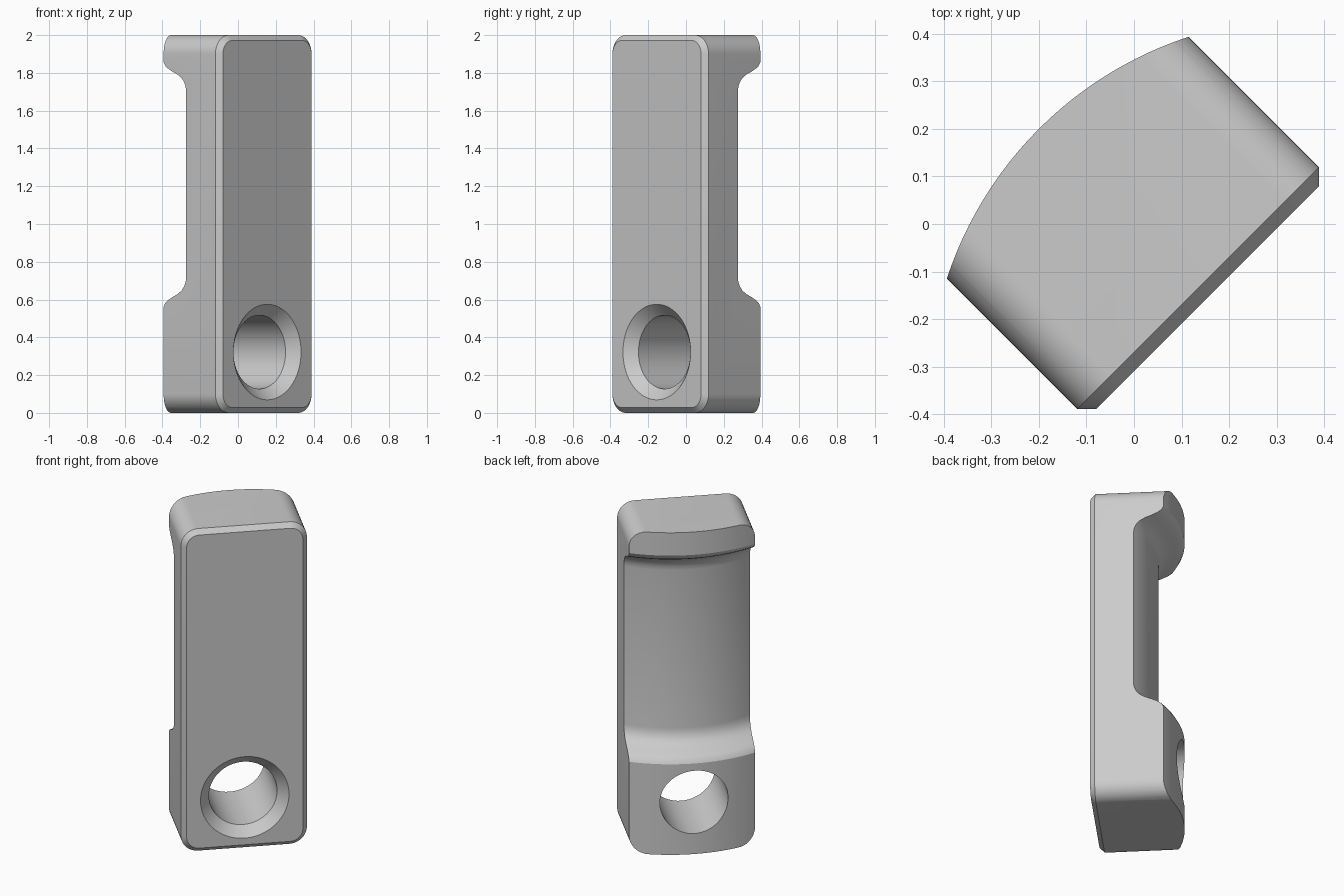
import bpy, bmesh, math
from mathutils import Matrix, Vector

cube = bpy.data.objects.get("Cube")
if cube:
    bpy.data.objects.remove(cube, do_unlink=True)

grey = bpy.data.materials.new("light_grey")
grey.use_nodes = True
COL = (0.6, 0.6, 0.6, 1)
grey.diffuse_color = COL
grey.node_tree.nodes["Principled BSDF"].inputs["Base Color"].default_value = COL

HALF_W, FRONT, BACK = 0.36, -0.219, 0.40
CHAMFER, CORNER = 0.028, 0.10
AXIS_Y, R_OUT, R_IN = -0.514, 0.797, 0.651
HOLE_Z, HOLE_R, SINK_R = 0.322, 0.195, 0.253


def loft(name, rings):
    """Closed solid through a list of equal-sized point rings."""
    bm = bmesh.new()
    rows = [[bm.verts.new(p) for p in ring] for ring in rings]
    n = len(rows[0])
    for a, b in zip(rows, rows[1:]):
        for i in range(n):
            j = (i + 1) % n
            bm.faces.new((a[i], a[j], b[j], b[i]))
    bm.faces.new(rows[0])
    bm.faces.new(rows[-1])
    bmesh.ops.recalc_face_normals(bm, faces=bm.faces)
    me = bpy.data.meshes.new(name)
    bm.to_mesh(me)
    bm.free()
    me.materials.append(grey)
    ob = bpy.data.objects.new(name, me)
    bpy.context.collection.objects.link(ob)
    return ob


def rounded_rect(y, inset):
    """Rounded rectangle in the xz plane at depth y."""
    r, pts = CORNER - inset, []
    for k, (sx, sz) in enumerate(((1, 1), (-1, 1), (-1, -1), (1, -1))):
        cx, cz = sx * (HALF_W - CORNER), 1 + sz * (1 - CORNER)
        for s in range(11):
            a = math.pi / 2 * (k + s / 10)
            pts.append((cx + r * math.cos(a), y, cz + r * math.sin(a)))
    return pts


def circle(centre, r, u, v, n):
    return [Vector(centre) + r * (math.cos(2 * math.pi * i / n) * Vector(u)
            + math.sin(2 * math.pi * i / n) * Vector(v)) for i in range(n)]


def cut(target, tool, op):
    mod = target.modifiers.new(tool.name, "BOOLEAN")
    mod.object, mod.operation, mod.solver = tool, op, "EXACT"
    bpy.context.view_layer.objects.active = target
    bpy.ops.object.modifier_apply(modifier=mod.name)
    bpy.data.objects.remove(tool, do_unlink=True)


# Block with rounded corners and a chamfered front
block = loft("latch_block", [rounded_rect(FRONT, CHAMFER),
                             rounded_rect(FRONT + CHAMFER, 0),
                             rounded_rect(BACK, 0)])

# Turned back: lip, waisted recess and lower pad, as (share of depth, height)
step = [(1, 0.562), (0.92, 0.583), (0.8, 0.597), (0.6, 0.613), (0.38, 0.628),
        (0.2, 0.647), (0.09, 0.668), (0.02, 0.695), (0, 0.72)]
profile = [(1, -0.1)] + step + [(f, 2.42 - z) for f, z in reversed(step)] + [(1, 2.1)]
turned = loft("turned_back", [
    circle((0, AXIS_Y, z), R_IN + f * (R_OUT - R_IN), (1, 0, 0), (0, 1, 0), 160)
    for f, z in profile])
cut(block, turned, "INTERSECT")

# Countersunk through hole
sink = SINK_R - HOLE_R
hole = loft("hole_cutter", [
    circle((0, y, HOLE_Z), r, (1, 0, 0), (0, 0, 1), 64)
    for y, r in ((FRONT - 0.02, SINK_R + 0.02), (FRONT + sink, HOLE_R), (0.5, HOLE_R))])
cut(block, hole, "DIFFERENCE")

# Turn the block so that its face looks to the front right corner
block.data.transform(Matrix.Rotation(math.radians(45), 4, "Z"))
bpy.ops.object.select_all(action="DESELECT")
block.select_set(True)
bpy.context.view_layer.objects.active = block
bpy.ops.object.shade_smooth_by_angle(angle=math.radians(28))
